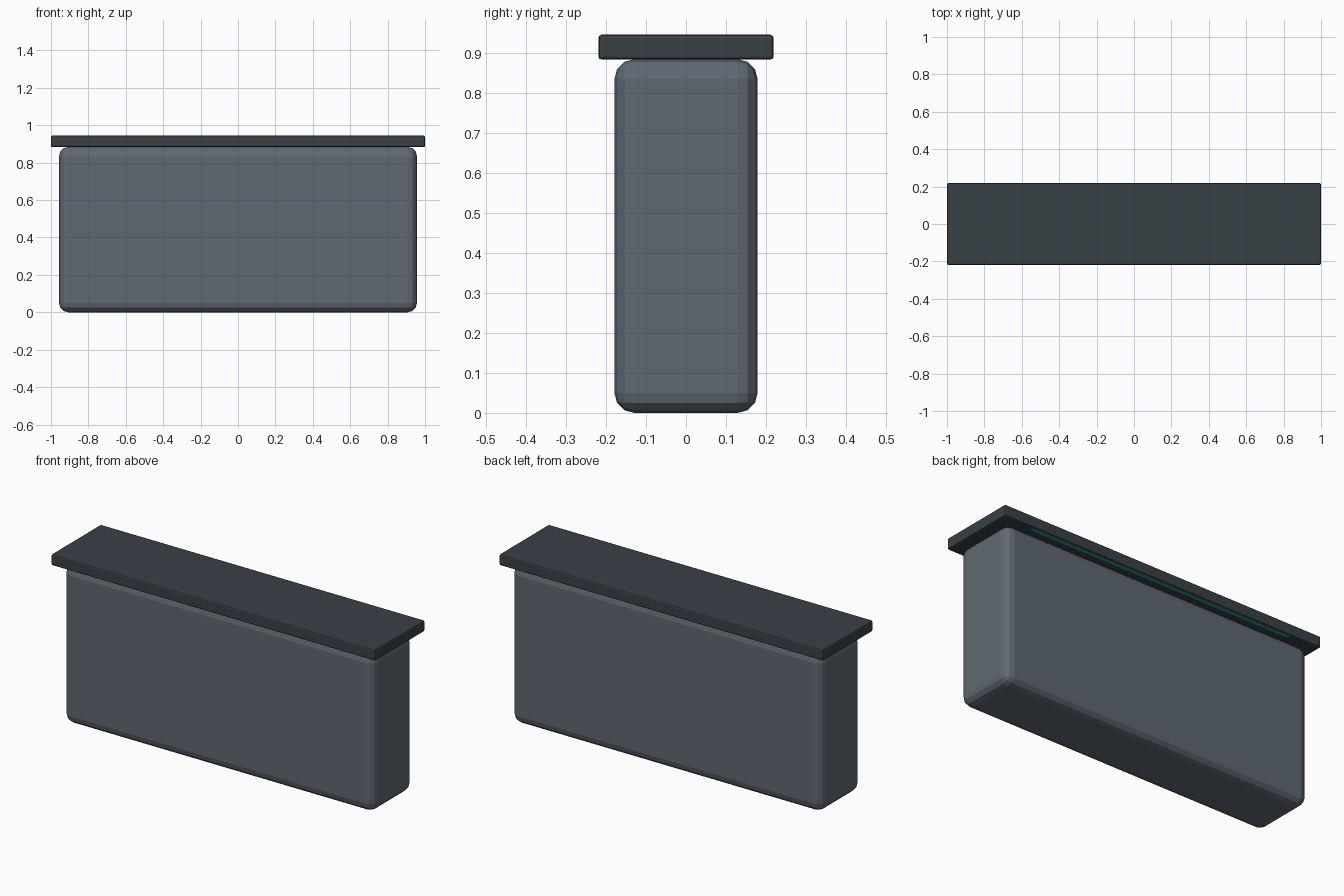
import bpy

if "Cube" in bpy.data.objects:
    bpy.data.objects.remove(bpy.data.objects["Cube"])


def rounded_box(name, size, centre, bevel, segments, colour):
    """Bevelled box with flat facets and a plain colour."""
    bpy.ops.mesh.primitive_cube_add(size=1, location=centre)
    ob = bpy.context.object
    ob.name = name
    ob.scale = size
    bpy.ops.object.transform_apply(location=False, rotation=False, scale=True)
    if bevel:
        mod = ob.modifiers.new("Bevel", 'BEVEL')
        mod.width = bevel
        mod.segments = segments
    mat = bpy.data.materials.new(name + "_colour")
    mat.diffuse_color = colour
    mat.use_nodes = True
    mat.node_tree.nodes["Principled BSDF"].inputs["Base Color"].default_value = mat.diffuse_color
    ob.data.materials.append(mat)
    return ob


# Main counter body with rounded edges
rounded_box("counter_body", (1.914, 0.358, 0.884), (0, 0, 0.442),
            0.05, 3, (0.115, 0.14, 0.17, 1))

# Overhanging slab on top
rounded_box("counter_top", (2.0, 0.438, 0.062), (0, 0, 0.914),
            0.008, 2, (0.04, 0.052, 0.062, 1))

# Light strips set flush in the underside of the overhang, front and back
for side, y in (("front", -0.198), ("back", 0.198)):
    rounded_box("light_strip_" + side, (1.63, 0.022, 0.012), (0, y, 0.8885),
                0, 1, (0.02, 0.32, 0.25, 1))
